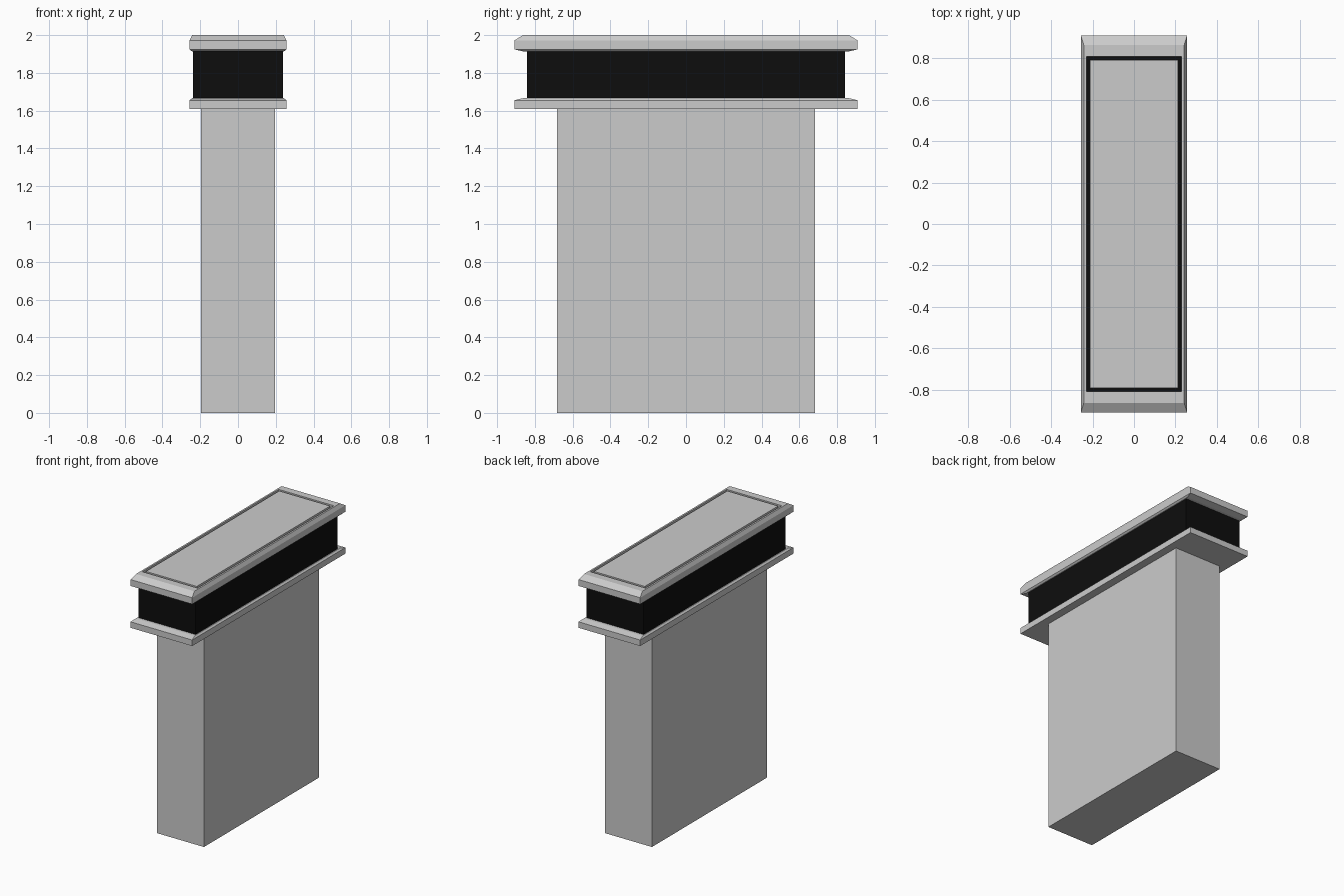
import bpy, bmesh

if "Cube" in bpy.data.objects:
    bpy.data.objects.remove(bpy.data.objects["Cube"])

black = bpy.data.materials.new("black")
black.diffuse_color = (0.004, 0.004, 0.004, 1)
black.use_nodes = True
black.node_tree.nodes["Principled BSDF"].inputs["Base Color"].default_value = black.diffuse_color
grey = bpy.data.materials.new("grey")
grey.diffuse_color = (0.8, 0.8, 0.8, 1)
grey.use_nodes = True
grey.node_tree.nodes["Principled BSDF"].inputs["Base Color"].default_value = grey.diffuse_color


def loft(name, sections, mats=(), dark=()):
    """Stack rectangles (half x, half y, z), bridge them and cap both ends.
    Spans listed in dark use the second material."""
    bm = bmesh.new()
    rings = [[bm.verts.new((sx * hx, sy * hy, z))
              for sx, sy in ((-1, -1), (1, -1), (1, 1), (-1, 1))]
             for hx, hy, z in sections]
    bm.faces.new(rings[0][::-1])
    bm.faces.new(rings[-1])
    for s, (a, b) in enumerate(zip(rings, rings[1:])):
        for i in range(4):
            j = (i + 1) % 4
            f = bm.faces.new((a[i], a[j], b[j], b[i]))
            f.material_index = 1 if s in dark else 0
    mesh = bpy.data.meshes.new(name)
    bm.to_mesh(mesh)
    bm.free()
    for m in mats:
        mesh.materials.append(m)
    ob = bpy.data.objects.new(name, mesh)
    bpy.context.collection.objects.link(ob)
    return ob


# Plain rectangular pillar
loft("pillar", [(0.195, 0.682, 0), (0.195, 0.682, 1.61)])

# Lower ledge with a shallow sloped top edge
loft("lower_ledge", [(0.256, 0.908, 1.61), (0.256, 0.908, 1.655),
                     (0.244, 0.863, 1.666)])

# Recessed black band between the ledges
loft("black_band", [(0.238, 0.842, 1.66), (0.238, 0.842, 1.92)], [black])

# Chamfered lid with a black-floored groove framing the top panel
loft("lid", [(0.244, 0.863, 1.914), (0.256, 0.908, 1.924),
             (0.256, 0.908, 1.972), (0.242, 0.863, 2.0),
             (0.229, 0.808, 2.0), (0.229, 0.808, 1.965),
             (0.211, 0.790, 1.965), (0.211, 0.790, 2.0)],
     [grey, black], dark=(5,))
